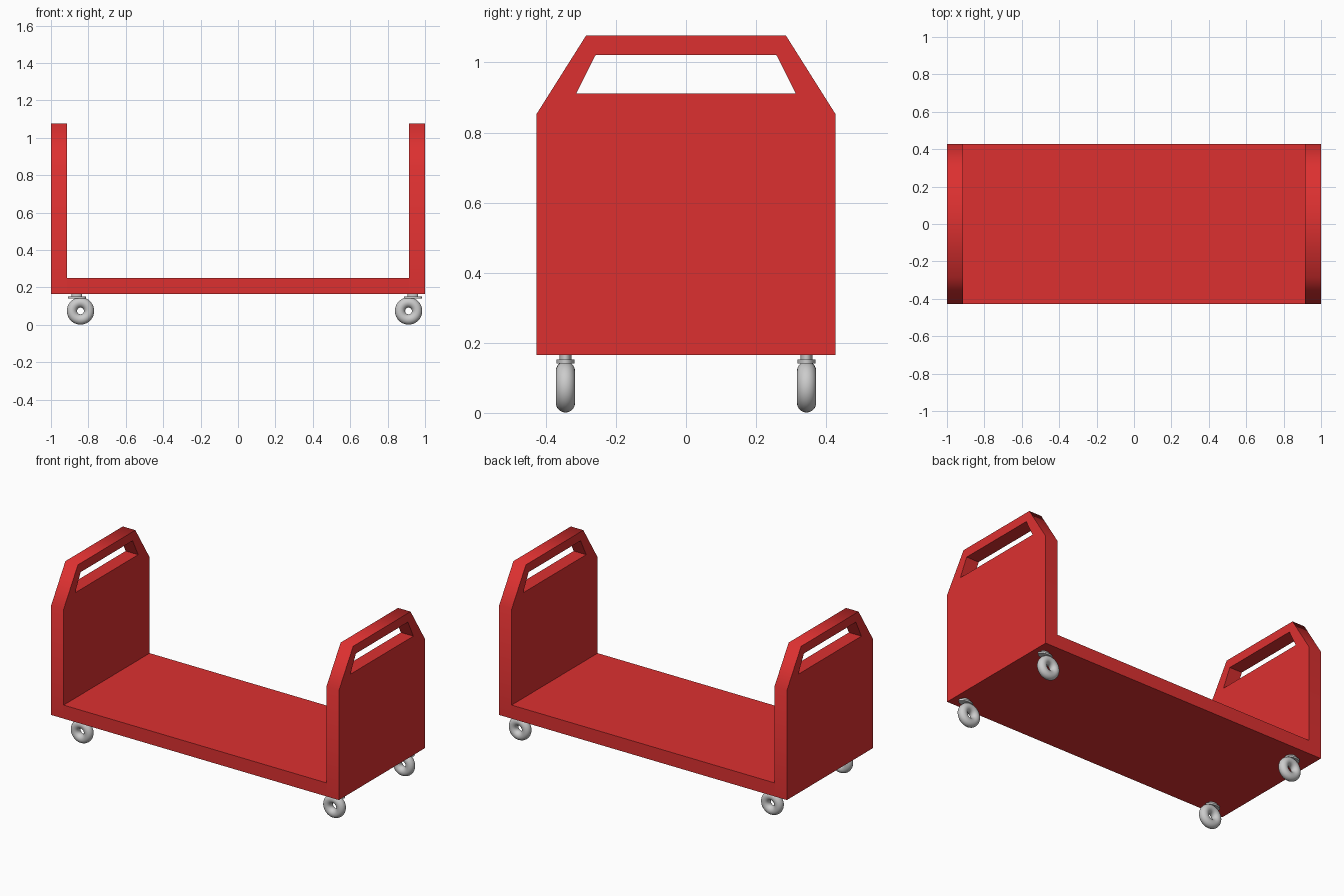
import bpy, bmesh

if "Cube" in bpy.data.objects:
    bpy.data.objects.remove(bpy.data.objects["Cube"])

red = bpy.data.materials.new("red_paint")
red.diffuse_color = (0.72, 0.03, 0.03, 1)
red.use_nodes = True
red.node_tree.nodes["Principled BSDF"].inputs["Base Color"].default_value = red.diffuse_color


def finish(obj, name, mat=None, angle=1.1):
    obj.name = name
    if mat:
        obj.data.materials.append(mat)
    bpy.ops.object.select_all(action='DESELECT')
    bpy.context.view_layer.objects.active = obj
    obj.select_set(True)
    bpy.ops.object.shade_smooth_by_angle(angle=angle)


def end_panel(name, x0, x1):
    # half outline mirrored in y: foot, shoulder, top corner, slot bottom, slot top
    half = [(0.427, 0.165), (0.427, 0.852), (0.285, 1.077), (0.313, 0.912), (0.258, 1.021)]
    bm = bmesh.new()
    l = [bm.verts.new((x0, -y, z)) for y, z in half]
    r = [bm.verts.new((x0, y, z)) for y, z in half]
    faces = [bm.faces.new(f) for f in (
        (l[0], r[0], r[1], r[3], l[3], l[1]),
        (l[1], l[3], l[4], l[2]),
        (r[1], r[2], r[4], r[3]),
        (l[2], l[4], r[4], r[2]))]
    ext = bmesh.ops.extrude_face_region(bm, geom=faces, use_keep_orig=True)
    moved = [g for g in ext["geom"] if isinstance(g, bmesh.types.BMVert)]
    bmesh.ops.translate(bm, verts=moved, vec=(x1 - x0, 0, 0))
    bmesh.ops.recalc_face_normals(bm, faces=bm.faces)
    mesh = bpy.data.meshes.new(name)
    bm.to_mesh(mesh)
    bm.free()
    obj = bpy.data.objects.new(name, mesh)
    bpy.context.collection.objects.link(obj)
    finish(obj, name, red)


def disc(name, x, y, z0, z1, rx, ry):
    bpy.ops.mesh.primitive_cylinder_add(vertices=32, radius=1, depth=1,
                                        location=(x, y, (z0 + z1) / 2))
    obj = bpy.context.object
    obj.scale = (rx, ry, z1 - z0)
    bpy.ops.object.transform_apply(location=False, rotation=False, scale=True)
    finish(obj, name, angle=0.6)


# cart body: deck between two handled end panels
end_panel("left_end_panel", -1.0, -0.913)
end_panel("right_end_panel", 0.913, 1.0)
bpy.ops.mesh.primitive_cube_add(size=1, location=(0, 0, 0.2075))
deck = bpy.context.object
deck.scale = (1.826, 0.854, 0.085)
bpy.ops.object.transform_apply(location=False, rotation=False, scale=True)
finish(deck, "deck", red)

# casters: ring wheel, swivel plate and stem
for end, wx, px in (("left", -0.842, -0.862), ("right", 0.912, 0.935)):
    for side, y in (("front", -0.344), ("back", 0.344)):
        tag = f"{side}_{end}"
        bpy.ops.mesh.primitive_torus_add(major_segments=40, minor_segments=20,
                                         major_radius=0.0455, minor_radius=0.0275,
                                         location=(wx, y, 0.074),
                                         rotation=(1.5707963, 0, 0))
        finish(bpy.context.object, tag + "_wheel")
        disc(tag + "_swivel_plate", px, y, 0.141, 0.152, 0.048, 0.026)
        disc(tag + "_stem", px, y, 0.15, 0.167, 0.028, 0.017)
